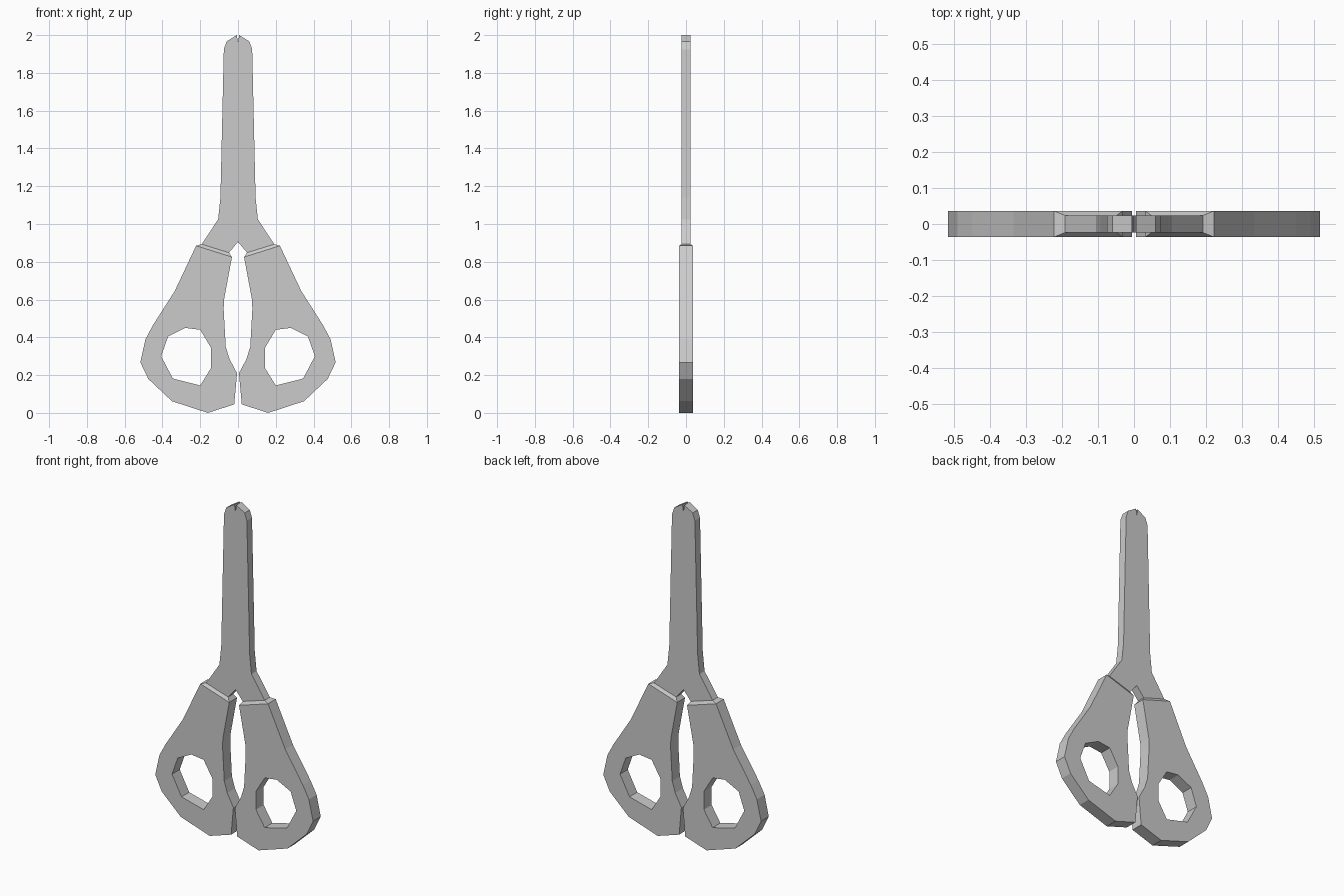
import bpy
import bmesh

if "Cube" in bpy.data.objects:
    bpy.data.objects.remove(bpy.data.objects["Cube"])

HANDLE_Y = 0.036   # half thickness of the grips
BLADE_Y = 0.024    # half thickness of the blades


def plate(name, loops, half, collar=None):
    """Flat plate standing in the xz plane; loops[0] is the rim, others are holes."""
    bm = bmesh.new()
    rim_faces = []
    edges = {-1: [], 1: []}
    for loop in loops:
        rings = {s: [bm.verts.new((x, s * half, z)) for x, z in loop] for s in (-1, 1)}
        n = len(loop)
        for i in range(n):
            j = (i + 1) % n
            rim_faces.append(bm.faces.new((rings[-1][i], rings[-1][j], rings[1][j], rings[1][i])))
            for s in (-1, 1):
                edges[s].append(bm.edges.get((rings[s][i], rings[s][j])))
    for s in (-1, 1):
        bmesh.ops.triangle_fill(bm, use_beauty=True, use_dissolve=True, edges=edges[s],
                                normal=(0, s, 0))
    if collar:
        # taper the first rim face (the grip end) down to the blade section
        face = rim_faces[0]
        verts = list(face.verts)
        targets = (collar[0], collar[1], collar[1], collar[0])
        new = [bm.verts.new((x, BLADE_Y if v.co.y > 0 else -BLADE_Y, z))
               for v, (x, z) in zip(verts, targets)]
        bm.faces.remove(face)
        for i in range(4):
            j = (i + 1) % 4
            bm.faces.new((verts[i], verts[j], new[j], new[i]))
        bm.faces.new(new)
    bmesh.ops.recalc_face_normals(bm, faces=bm.faces[:])
    mesh = bpy.data.meshes.new(name)
    bm.to_mesh(mesh)
    bm.free()
    obj = bpy.data.objects.new(name, mesh)
    bpy.context.collection.objects.link(obj)
    return obj


def flip(points, side):
    return [(side * x, z) for x, z in points]


# Grip outline (starts with the end that holds the blade) and finger hole
grip = [(0.032, 0.825), (0.222, 0.885), (0.335, 0.645), (0.45, 0.465), (0.49, 0.39),
        (0.517, 0.268), (0.475, 0.18), (0.35, 0.062), (0.16, 0.0), (0.02, 0.045),
        (0.005, 0.21), (0.045, 0.285), (0.065, 0.35), (0.076, 0.55), (0.074, 0.6)]
finger_hole = [(0.37, 0.405), (0.28, 0.45), (0.2, 0.44), (0.143, 0.345),
               (0.143, 0.237), (0.2, 0.145), (0.345, 0.182), (0.407, 0.3)]
collar_end = [(0.048, 0.848), (0.192, 0.893)]

for side, label in ((1, "right_handle"), (-1, "left_handle")):
    plate(label, [flip(grip, side), flip(finger_hole, side)], HANDLE_Y, flip(collar_end, side))

# Closed blades: half outline from the crotch up to the notched tip, mirrored
half_blade = [(0.048, 0.848), (0.192, 0.893), (0.105, 1.025), (0.093, 1.14),
              (0.075, 1.925), (0.06, 1.967), (0.006, 2.0)]
outline = [(0, 0.905)] + half_blade + [(0, 1.955)] + flip(half_blade, -1)[::-1]
plate("blades", [outline], BLADE_Y)
